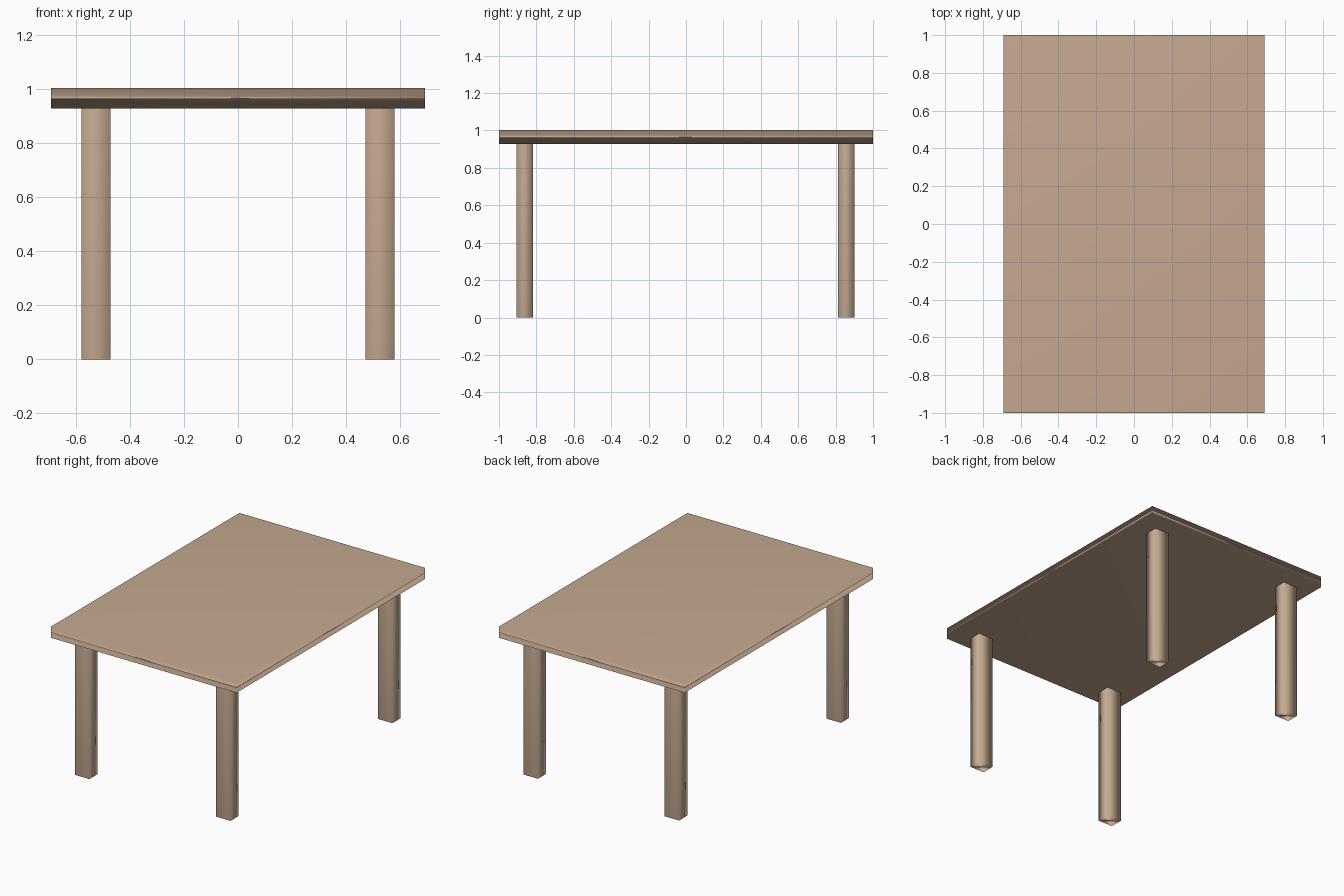
import bpy

if "Cube" in bpy.data.objects:
    bpy.data.objects.remove(bpy.data.objects["Cube"])

# One wood colour for the whole table
wood = bpy.data.materials.new("light_wood")
wood.diffuse_color = (0.56, 0.40, 0.285, 1.0)
wood.use_nodes = True
wood.node_tree.nodes["Principled BSDF"].inputs["Base Color"].default_value = wood.diffuse_color


def box(name, x, y, z):
    """Smooth-shaded box between (min, max) pairs, normals led by the big faces."""
    bpy.ops.mesh.primitive_cube_add(size=1, location=[(a + b) / 2 for a, b in (x, y, z)])
    ob = bpy.context.object
    ob.name = name
    ob.scale = [b - a for a, b in (x, y, z)]
    bpy.ops.object.transform_apply(location=False, rotation=False, scale=True)
    ob.data.materials.append(wood)
    bpy.ops.object.shade_smooth()
    mod = ob.modifiers.new("Weighted normals", 'WEIGHTED_NORMAL')
    mod.mode = 'FACE_AREA'
    return ob


TOP, UNDERSIDE = 1.003, 0.927

# Tabletop
box("tabletop", (-0.69, 0.69), (-1.0, 1.0), (UNDERSIDE, TOP))

# Four legs
for side, x in (("left", (-0.579, -0.471)), ("right", (0.471, 0.579))):
    for end, y in (("front", (-0.906, -0.819)), ("back", (0.813, 0.900))):
        box(f"{end}_{side}_leg", x, y, (0.0, UNDERSIDE))
